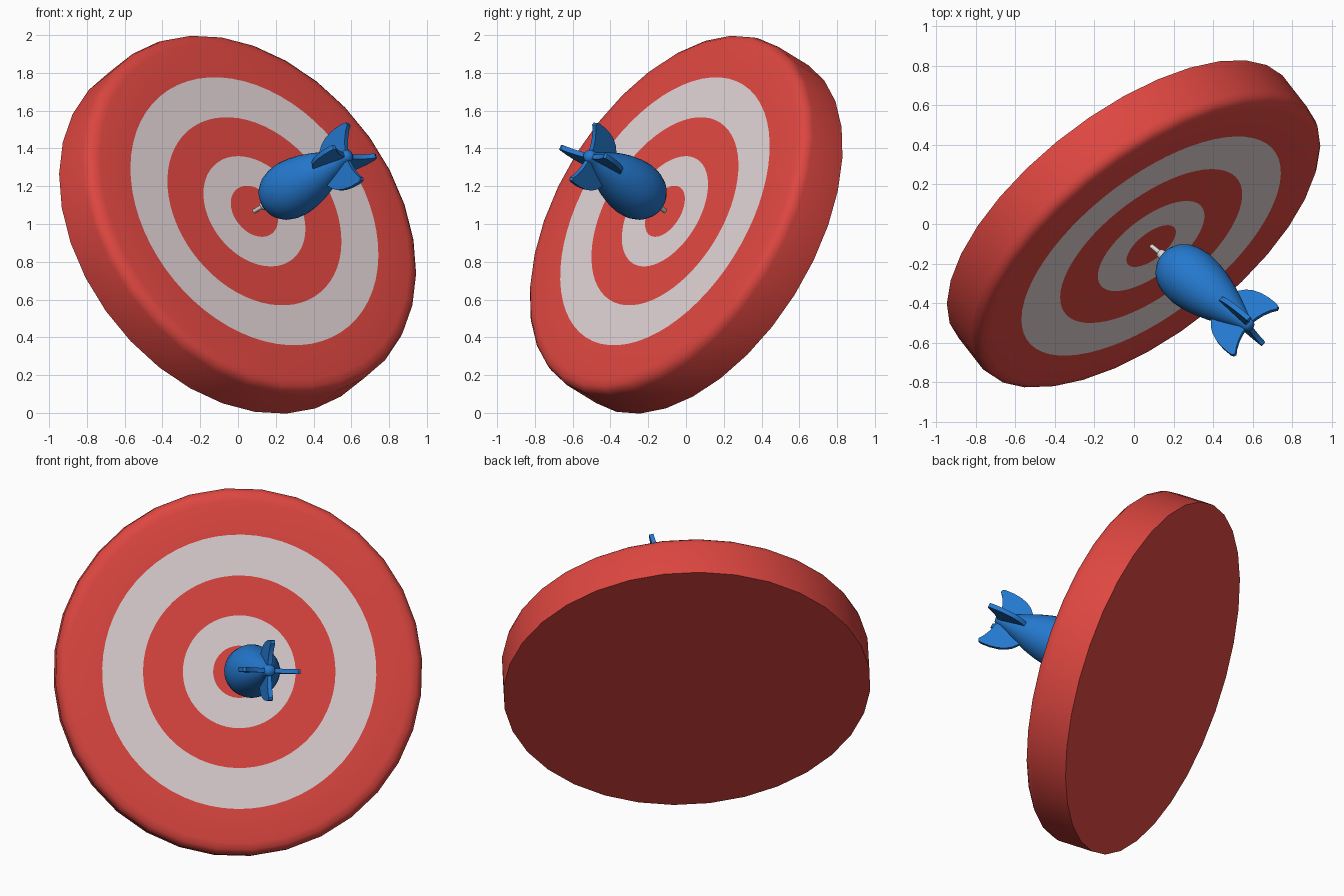
import bpy, bmesh, math
from mathutils import Matrix, Vector

if "Cube" in bpy.data.objects:
    bpy.data.objects.remove(bpy.data.objects["Cube"])


def material(name, rgb):
    m = bpy.data.materials.new(name)
    m.diffuse_color = (*rgb, 1)
    m.use_nodes = True
    m.node_tree.nodes["Principled BSDF"].inputs["Base Color"].default_value = m.diffuse_color
    return m


RED = material("target red", (0.73, 0.062, 0.052))
WHITE = material("target white", (0.74, 0.64, 0.65))
BLUE = material("dart blue", (0.018, 0.19, 0.62))
STEEL = material("needle grey", (0.72, 0.68, 0.67))


def frame(axis, origin, twist):
    """Local z along axis, local y as close to up as possible, twisted clockwise."""
    z = Vector(axis).normalized()
    x = Vector((0, 0, 1)).cross(z).normalized()
    y = z.cross(x)
    m = Matrix((x, y, z)).transposed().to_4x4()
    return Matrix.Translation(origin) @ m @ Matrix.Rotation(-twist, 4, 'Z')


def finish(name, bm, mats, matrix, angle=40):
    bmesh.ops.recalc_face_normals(bm, faces=bm.faces)
    bm.transform(matrix)
    me = bpy.data.meshes.new(name)
    bm.to_mesh(me)
    bm.free()
    for m in mats:
        me.materials.append(m)
    ob = bpy.data.objects.new(name, me)
    bpy.context.collection.objects.link(ob)
    bpy.ops.object.select_all(action='DESELECT')
    ob.select_set(True)
    bpy.context.view_layer.objects.active = ob
    bpy.ops.object.shade_smooth_by_angle(angle=math.radians(angle))
    return ob


def revolve(profile, n, flat_beyond=None, row_mats=None):
    """Spin (radius, height) points around z; odd corners past flat_beyond sit on chords."""
    bm = bmesh.new()
    rows = []
    for r, h in profile:
        if r == 0:
            rows.append([bm.verts.new((0, 0, h))] * n)
            continue
        row = []
        for i in range(n):
            k = r
            if flat_beyond and r > flat_beyond and i % 2:
                k *= math.cos(2 * math.pi / n)
            a = math.pi / 2 + 2 * math.pi * i / n
            row.append(bm.verts.new((k * math.cos(a), k * math.sin(a), h)))
        rows.append(row)
    for j in range(len(rows) - 1):
        a, b = rows[j], rows[j + 1]
        for i in range(n):
            k = (i + 1) % n
            vs = list(dict.fromkeys((a[i], a[k], b[k], b[i])))
            f = bm.faces.new(vs)
            if row_mats:
                f.material_index = row_mats[j]
    return bm


# target board: rounded front rim, flat back, painted rings on the front face
F = 0.157
board = [(0, F), (0.15, F), (0.324, F), (0.553, F), (0.788, F), (0.985, F),
         (1.025, 0.148), (1.047, 0.128), (1.056, 0.098), (1.056, -0.122), (0, -0.122)]
finish("target_board", revolve(board, 64, 0.8, [0, 1, 0, 1] + [0] * 6), [RED, WHITE],
       frame((0.553, -0.71, 0.435), (0, 0, 0.999), math.radians(8.4)))

# dart stuck in the bullseye, distances run from the tip to the tail
DART = frame((0.704, -0.575, 0.417), (0.088, -0.111, 1.069), math.radians(9))

# needle with collar
needle = [(0, -0.03), (0.011, -0.02), (0.012, 0.055), (0.022, 0.06), (0.03, 0.11), (0, 0.11)]
finish("dart_needle", revolve(needle, 16), [STEEL], DART)

# bulging barrel with tail knob
barrel = [(0, 0.092), (0.03, 0.095), (0.07, 0.108), (0.105, 0.135), (0.132, 0.175),
          (0.148, 0.225), (0.154, 0.285), (0.148, 0.35), (0.134, 0.42), (0.113, 0.49),
          (0.086, 0.56), (0.056, 0.63), (0.036, 0.675), (0.034, 0.7), (0.025, 0.716), (0, 0.722)]
finish("dart_barrel", revolve(barrel, 32), [BLUE], DART, 60)

# four swept fins
OUTLINE = [(0.02, 0.45), (0.07, 0.5), (0.1, 0.53), (0.13, 0.556), (0.152, 0.59), (0.166, 0.63),
           (0.174, 0.68), (0.175, 0.735), (0.17, 0.752), (0.155, 0.757), (0.13, 0.738),
           (0.09, 0.718), (0.05, 0.706), (0.015, 0.7)]
T = 0.013
for q in range(4):
    bm = bmesh.new()
    face = bm.faces.new([bm.verts.new((-T, r, s)) for r, s in OUTLINE])
    ext = bmesh.ops.extrude_face_region(bm, geom=[face])
    bmesh.ops.translate(bm, vec=(2 * T, 0, 0),
                        verts=[v for v in ext["geom"] if isinstance(v, bmesh.types.BMVert)])
    finish(f"dart_fin_{q + 1}", bm, [BLUE], DART @ Matrix.Rotation(q * math.pi / 2, 4, 'Z'), 45)
